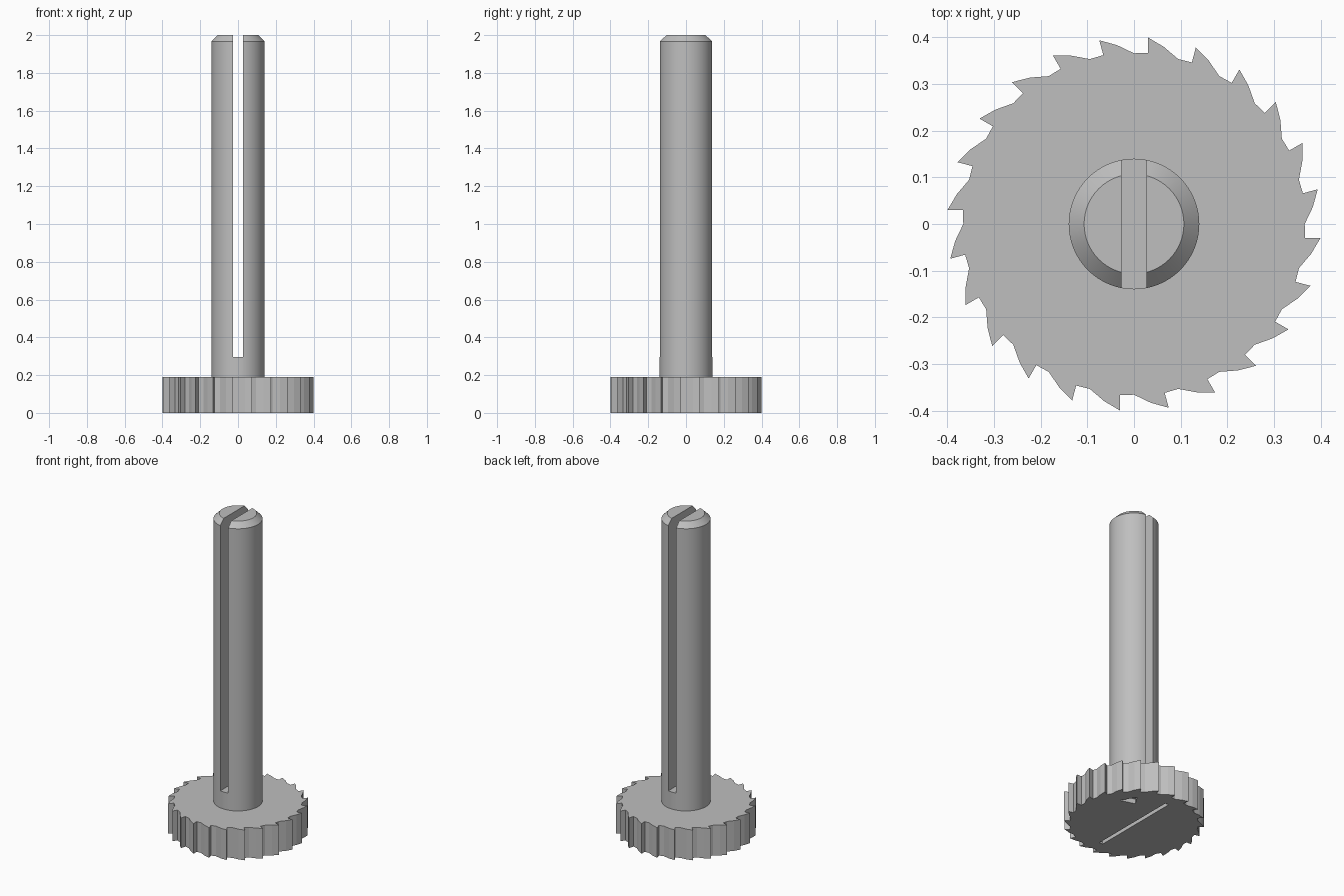
import bpy, bmesh, math

if "Cube" in bpy.data.objects:
    bpy.data.objects.remove(bpy.data.objects["Cube"])

steel = bpy.data.materials.new("plain grey")
steel.diffuse_color = (0.52, 0.52, 0.52, 1)
steel.use_nodes = True
steel.node_tree.nodes["Principled BSDF"].inputs["Base Color"].default_value = steel.diffuse_color


def finish(name, bm):
    bmesh.ops.recalc_face_normals(bm, faces=bm.faces)
    mesh = bpy.data.meshes.new(name)
    bm.to_mesh(mesh)
    bm.free()
    mesh.materials.append(steel)
    obj = bpy.data.objects.new(name, mesh)
    bpy.context.collection.objects.link(obj)
    return obj


def prism(name, outline, z0, z1):
    """Extrude a flat outline from z0 up to z1."""
    bm = bmesh.new()
    face = bm.faces.new([bm.verts.new((x, y, z0)) for x, y in outline])
    top = bmesh.ops.extrude_face_region(bm, geom=[face])["geom"]
    bmesh.ops.translate(bm, vec=(0, 0, z1 - z0),
                        verts=[v for v in top if isinstance(v, bmesh.types.BMVert)])
    return finish(name, bm)


def lathe(name, profile, sides):
    """Stack rings of (radius, z) and cap both ends."""
    bm = bmesh.new()
    rings = [[bm.verts.new((r * math.cos(math.tau * i / sides),
                            r * math.sin(math.tau * i / sides), z))
              for i in range(sides)] for r, z in profile]
    for a, b in zip(rings, rings[1:]):
        for i in range(sides):
            j = (i + 1) % sides
            bm.faces.new((a[i], a[j], b[j], b[i]))
    bm.faces.new(rings[0])
    bm.faces.new(rings[-1])
    return finish(name, bm)


def rect(hx, hy):
    return [(-hx, -hy), (hx, -hy), (hx, hy), (-hx, hy)]


def cut(target, cutter):
    mod = target.modifiers.new(cutter.name, "BOOLEAN")
    mod.operation = "DIFFERENCE"
    mod.solver = "EXACT"
    mod.object = cutter
    cutter.hide_render = True
    cutter.hide_set(True)


def smooth(obj):
    bpy.ops.object.select_all(action="DESELECT")
    obj.select_set(True)
    bpy.context.view_layer.objects.active = obj
    bpy.ops.object.shade_smooth_by_angle(angle=math.radians(20))


# Ratchet wheel: 24 saw teeth, each a steep face, short root and bowed ramp
TEETH = 24
tooth = [(-4.3, 0.401), (-4.7, 0.368), (0, 0.366), (5.4, 0.385)]
outline = []
for k in range(TEETH):
    for deg, r in tooth:
        a = math.radians(deg + 360 / TEETH * k)
        outline.append((r * math.cos(a), r * math.sin(a)))
wheel = prism("ratchet_wheel", outline, 0, 0.19)

# Marks sunk into the underside: a driver slot and a direction arrow
cut(wheel, prism("driver_slot_cutter", rect(0.012, 0.293), -0.05, 0.04))
cut(wheel, prism("arrow_cutter", [(0.234, 0.151), (0.18, 0.243), (0.141, 0.18)], -0.05, 0.03))

# Shaft with chamfered end, split lengthwise by a slot
shaft = lathe("shaft", [(0.14, 0.18), (0.14, 1.967), (0.107, 2.0)], 64)
smooth(shaft)
cut(shaft, prism("shaft_slot_cutter", rect(0.027, 0.3), 0.297, 2.2))
